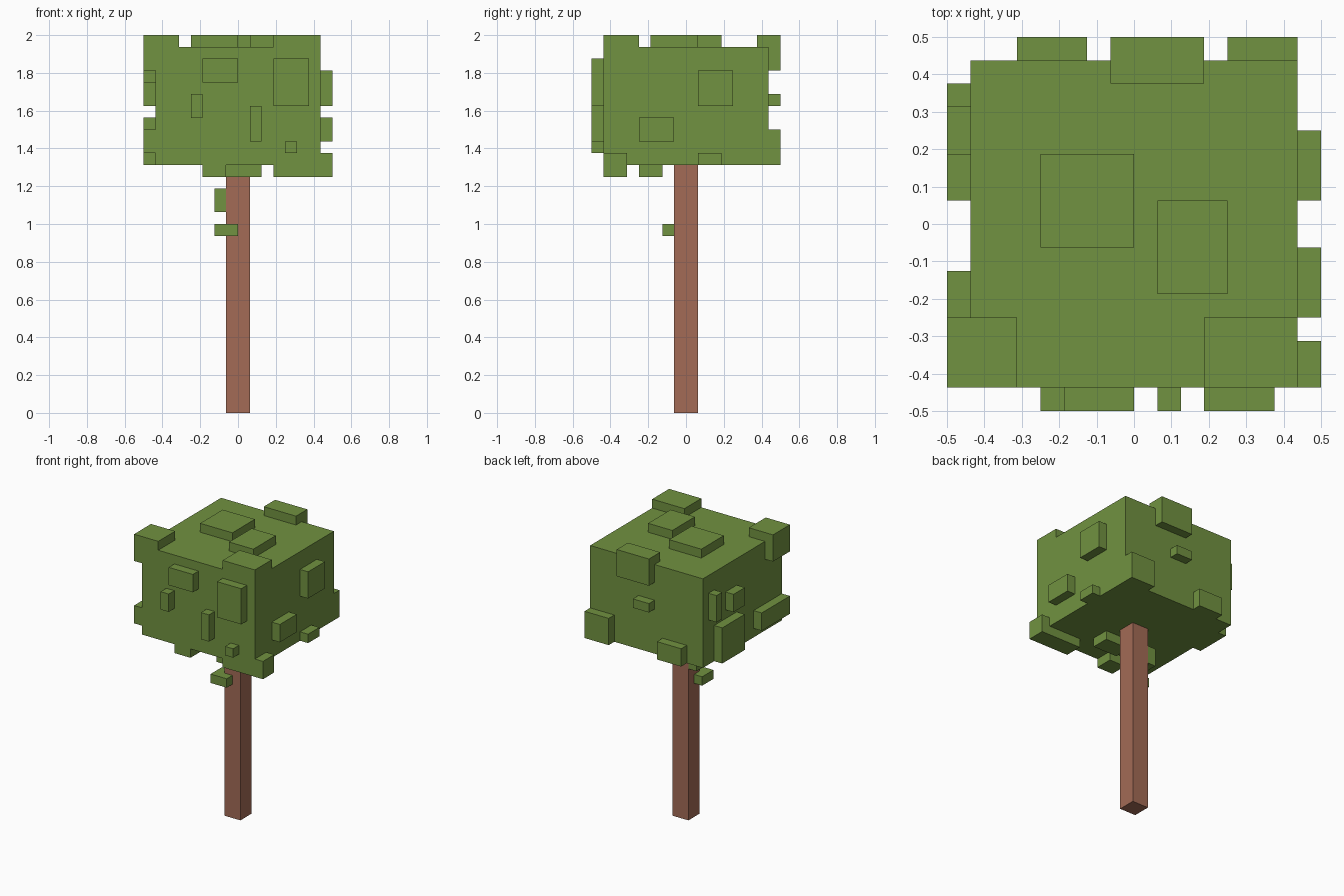
import bpy
import bmesh
from mathutils import Vector

if "Cube" in bpy.data.objects:
    bpy.data.objects.remove(bpy.data.objects["Cube"], do_unlink=True)

U = 1 / 16  # one block of the building grid


def material(name, rgb):
    mat = bpy.data.materials.new(name)
    mat.use_nodes = True
    mat.diffuse_color = (*rgb, 1)
    mat.node_tree.nodes["Principled BSDF"].inputs["Base Color"].default_value = (*rgb, 1)
    return mat


leaf = material("leaf_green", (0.165, 0.287, 0.052))
bark = material("bark_brown", (0.366, 0.147, 0.093))


def block(name, xs, ys, zs, mat=leaf):
    """Axis-aligned block; each range is (low, high) in grid units."""
    low, high = (Vector(p) * U for p in zip(xs, ys, zs))
    bm = bmesh.new()
    bmesh.ops.create_cube(bm, size=1)
    for v in bm.verts:
        v.co = (low + high) / 2 + v.co * (high - low)
    mesh = bpy.data.meshes.new(name)
    bm.to_mesh(mesh)
    bm.free()
    mesh.materials.append(mat)
    obj = bpy.data.objects.new(name, mesh)
    bpy.context.collection.objects.link(obj)
    return obj


# Trunk and main crown
block("trunk", (-1, 1), (-1, 1), (0, 21), bark)
block("crown", (-7, 7), (-7, 7), (21, 31))

# Leaf clumps on the front and back of the crown
for i, (xs, zs) in enumerate([((-3, 0), (28, 30)), ((3, 6), (26, 30)), ((-4, -3), (25, 27)),
                              ((1, 2), (23, 26)), ((4, 5), (22, 23))]):
    block(f"front_clump_{i + 1}", xs, (-8, -7), zs)
for i, (xs, zs) in enumerate([((-1, 1), (26, 27)), ((4, 7), (21, 24)), ((-5, -2), (21, 23))]):
    block(f"back_clump_{i + 1}", xs, (7, 8), zs)

# Leaf clumps on the two sides
for i, (ys, zs) in enumerate([((1, 4), (26, 29)), ((-4, -1), (23, 25)), ((1, 3), (21, 22))]):
    block(f"left_clump_{i + 1}", (7, 8), ys, zs)
for i, (ys, zs) in enumerate([((5, 6), (26, 29)), ((1, 3), (26, 28)), ((1, 5), (21, 25)),
                              ((-7, -2), (22, 24))]):
    block(f"right_clump_{i + 1}", (-8, -7), ys, zs)

# Leaf clumps on the top and underside
for i, (xs, ys) in enumerate([((-4, 0), (-1, 3)), ((1, 4), (-3, 1)), ((3, 7), (-7, -4))]):
    block(f"top_clump_{i + 1}", xs, ys, (31, 32))
for i, (xs, ys) in enumerate([((-3, -1), (-7, -5)), ((-1, 2), (-4, -2))]):
    block(f"under_clump_{i + 1}", xs, ys, (20, 21))

# Clumps that wrap around the crown edges
block("top_corner_clump", (-8, -5), (-7, -4), (29, 32))
block("top_back_clump", (-1, 3), (6, 8), (29, 32))
block("bottom_corner_clump", (3, 8), (-7, -5), (20, 22))

# Leaves growing on the trunk
block("trunk_leaf_upper", (-2, -1), (-1, 1), (17, 19))
block("trunk_leaf_lower", (-2, 0), (-2, 0), (15, 16))
